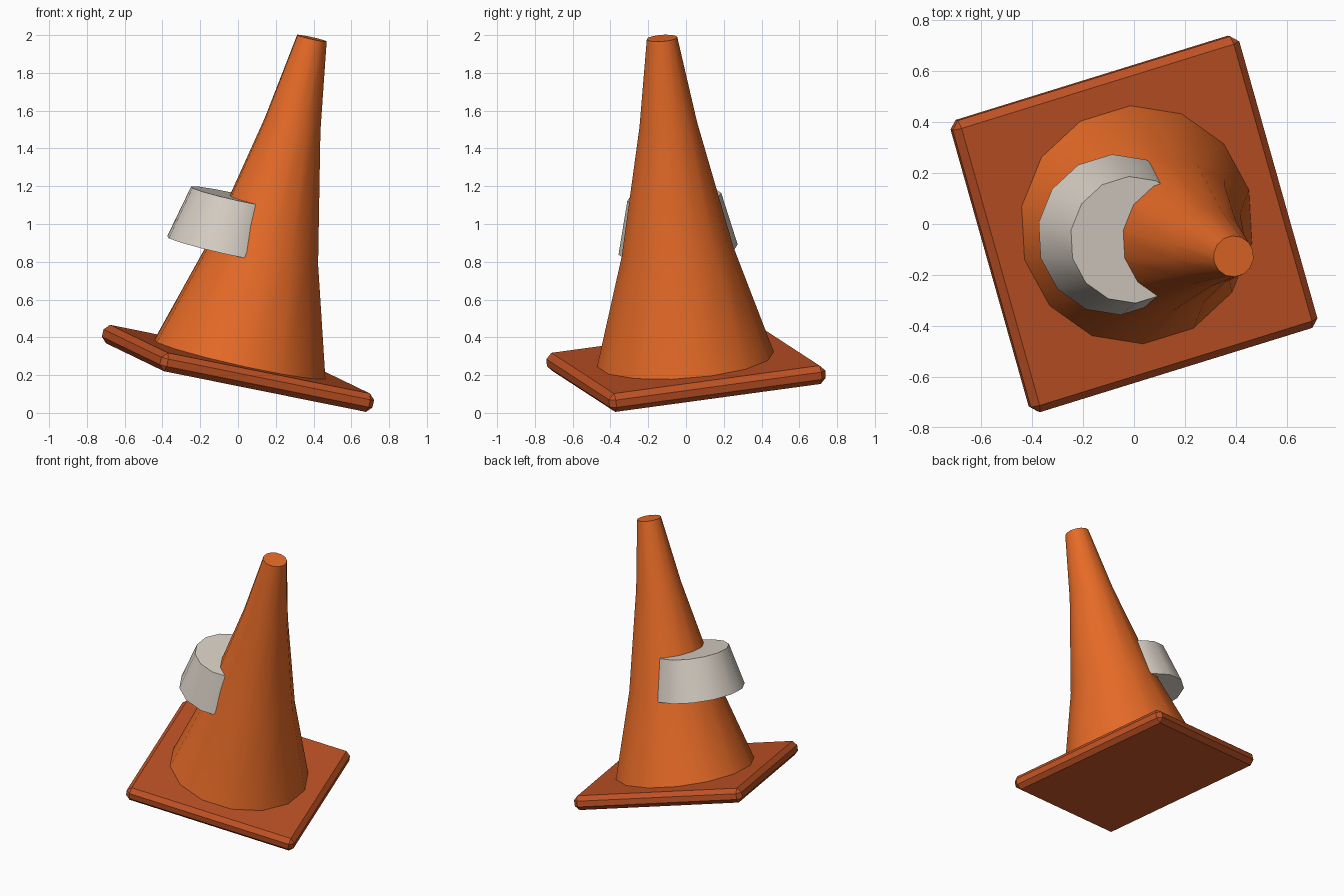
import bpy, bmesh, math
from mathutils import Vector, Matrix

if "Cube" in bpy.data.objects:
    bpy.data.objects.remove(bpy.data.objects["Cube"])

# Leaning frame shared by all parts: origin at the underside of the base plate
up = Vector((0.218, -0.071, 0.9734)).normalized()
side = Vector((0.937, 0.29, 0))
side.z = -(side.x * up.x + side.y * up.y) / up.z
side.normalize()
depth = up.cross(side)
frame = Matrix((side, depth, up)).transposed().to_4x4()
frame.translation = (-0.011, 0.004, 0.187)


def material(name, color):
    m = bpy.data.materials.new(name)
    m.diffuse_color = (*color, 1)
    m.use_nodes = True
    m.node_tree.nodes["Principled BSDF"].inputs["Base Color"].default_value = m.diffuse_color
    return m


def add_part(name, bm, mat):
    bmesh.ops.recalc_face_normals(bm, faces=bm.faces)
    me = bpy.data.meshes.new(name)
    bm.to_mesh(me)
    bm.free()
    me.materials.append(mat)
    ob = bpy.data.objects.new(name, me)
    bpy.context.collection.objects.link(ob)
    ob.matrix_world = frame
    return ob


def turned(name, profile, mat, offset=(0, 0), sides=14):
    """Closed solid of revolution from (radius, height) rings."""
    bm = bmesh.new()
    rings = []
    for r, h in profile:
        rings.append([bm.verts.new((offset[0] + r * math.cos(2 * math.pi * i / sides),
                                    offset[1] + r * math.sin(2 * math.pi * i / sides), h))
                      for i in range(sides)])
    for a, b in zip(rings, rings[1:]):
        for i in range(sides):
            j = (i + 1) % sides
            bm.faces.new((a[i], a[j], b[j], b[i]))
    bm.faces.new(rings[0][::-1])
    bm.faces.new(rings[-1])
    ob = add_part(name, bm, mat)
    bpy.ops.object.select_all(action='DESELECT')
    ob.select_set(True)
    bpy.context.view_layer.objects.active = ob
    bpy.ops.object.shade_smooth_by_angle(angle=math.radians(30))
    return ob


orange = material("cone orange", (0.79, 0.145, 0.02))
dark_orange = material("base orange", (0.52, 0.084, 0.018))
pale_grey = material("band grey", (0.69, 0.63, 0.56))

# Square base plate with chamfered edges
bm = bmesh.new()
bmesh.ops.create_cube(bm, size=1, matrix=Matrix.Translation((0, 0, 0.05))
                      @ Matrix.Diagonal((1.2, 1.2, 0.1, 1)))
bmesh.ops.bevel(bm, geom=bm.edges[:], offset=0.03, segments=1, affect='EDGES')
add_part("base_plate", bm, dark_orange)

# Flared cone body
turned("cone_body", [(0.47, 0.1), (0.297, 0.685), (0.153, 1.377), (0.081, 1.846)], orange)

# Slipped band sticking out of one side of the cone
turned("loose_band", [(0.317, 0.65), (0.25, 0.936)], pale_grey, offset=(-0.196, 0.06))
